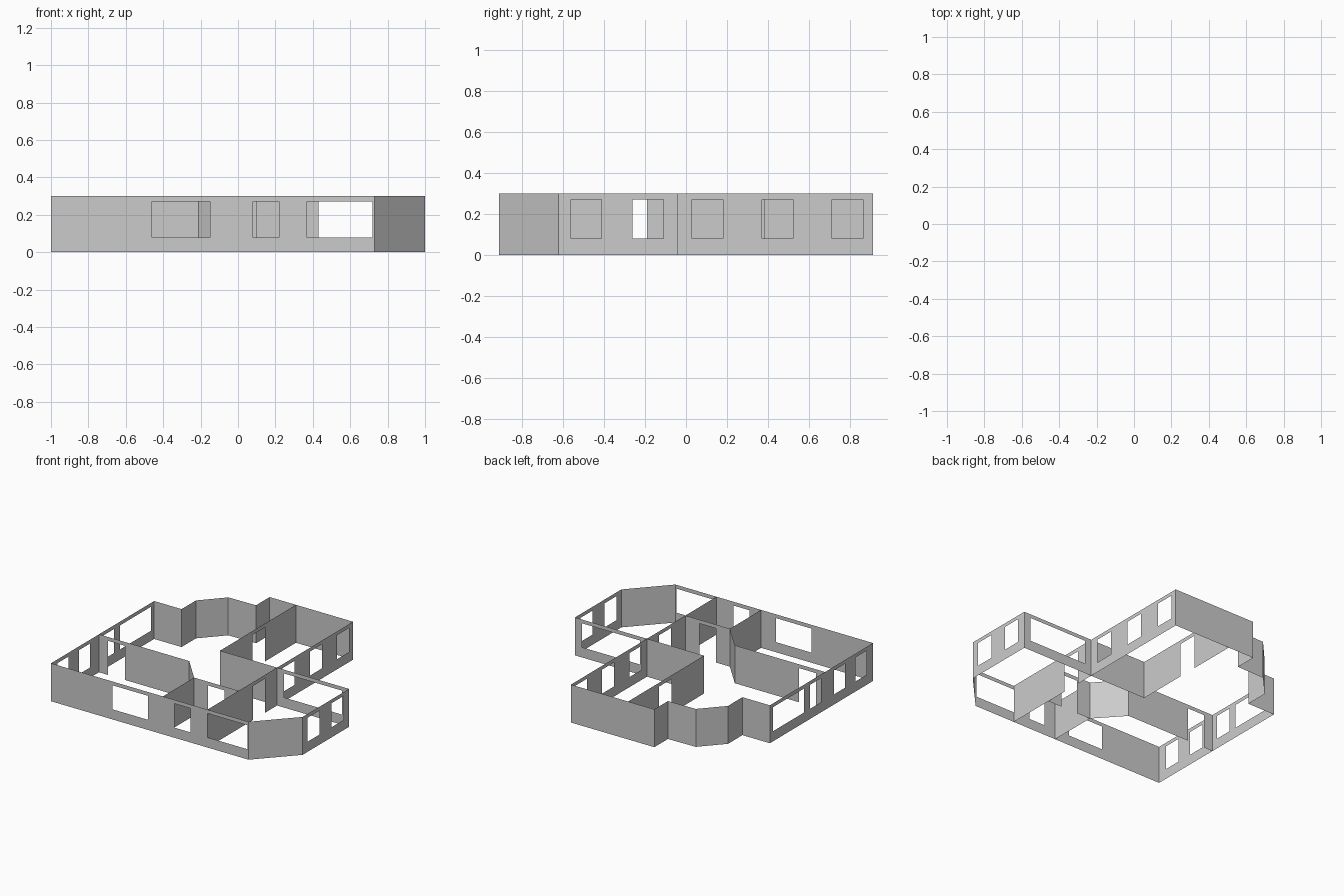
import bpy, bmesh
from mathutils import Vector

if "Cube" in bpy.data.objects:
    bpy.data.objects.remove(bpy.data.objects["Cube"])

H, SILL, HEAD = 0.30, 0.08, 0.27


def wall(name, pts, windows=(), doors=()):
    """Thin wall sheet along pts; openings are world coordinates along the wall's axis."""
    bm = bmesh.new()
    for a, b in zip(pts, pts[1:]):
        a, b = Vector(a), Vector(b)
        ax = 0 if abs(b.x - a.x) > abs(b.y - a.y) else 1
        lo, hi = (a, b) if a[ax] < b[ax] else (b, a)
        holes = [(s, e, SILL) for s, e in windows] + [(s, e, 0.0) for s, e in doors]

        def quad(s, e, z0, z1):
            if e - s < 1e-5 or z1 - z0 < 1e-5:
                return
            p, q = (lo.lerp(hi, (t - lo[ax]) / (hi[ax] - lo[ax])) for t in (s, e))
            bm.faces.new([bm.verts.new((v.x, v.y, z))
                          for v, z in ((p, z0), (q, z0), (q, z1), (p, z1))])

        pos = lo[ax]
        for s, e, z0 in sorted(holes):
            quad(pos, s, 0, H)
            quad(s, e, 0, z0)
            quad(s, e, HEAD, H)
            pos = e
        quad(pos, hi[ax], 0, H)
    bmesh.ops.remove_doubles(bm, verts=bm.verts, dist=1e-4)
    mesh = bpy.data.meshes.new(name)
    bm.to_mesh(mesh)
    bm.free()
    obj = bpy.data.objects.new(name, mesh)
    bpy.context.collection.objects.link(obj)


# outer walls
wall("front_wall", [(-1, -.91), (.73, -.91)],
     windows=[(-.46, -.15), (.08, .22), (.37, .72)])
wall("corner_wall", [(.73, -.91), (1, -.62)])
wall("right_wall", [(1, -.62), (1, -.04)], windows=[(-.56, -.41), (-.26, -.11)])
wall("step_wall", [(1, -.04), (.37, -.04)], windows=[(.43, .94)])
wall("wing_right_wall", [(.37, -.04), (.37, .91)],
     windows=[(.03, .18), (.37, .52), (.71, .86)])
wall("back_wall", [(.37, .91), (-.36, .91)])
wall("bay_wall", [(-.36, .91), (-.36, .74), (-.60, .735), (-.76, .56), (-.76, .38), (-1, .38)])
wall("left_wall", [(-1, .38), (-1, -.91)],
     windows=[(-.83, -.69), (-.56, -.42), (-.26, -.12), (-.05, .34)])

# partitions
wall("wing_partition", [(-.13, .91), (-.13, -.04)], doors=[(.37, .525)])
wall("wing_end_partition", [(-.13, -.04), (.37, -.04)])
wall("right_room_partition", [(.37, -.04), (.37, -.91)], doors=[(-.34, -.19)])
wall("closet_partition", [(.37, -.52), (-.02, -.52)], doors=[(.10, .245)])
wall("closet_side_partition", [(-.02, -.52), (-.02, -.91)])
wall("diagonal_partition", [(-.02, -.52), (-.21, -.31)])
wall("left_room_partition", [(-.21, -.31), (-1, -.31)], doors=[(-.92, -.77)])
